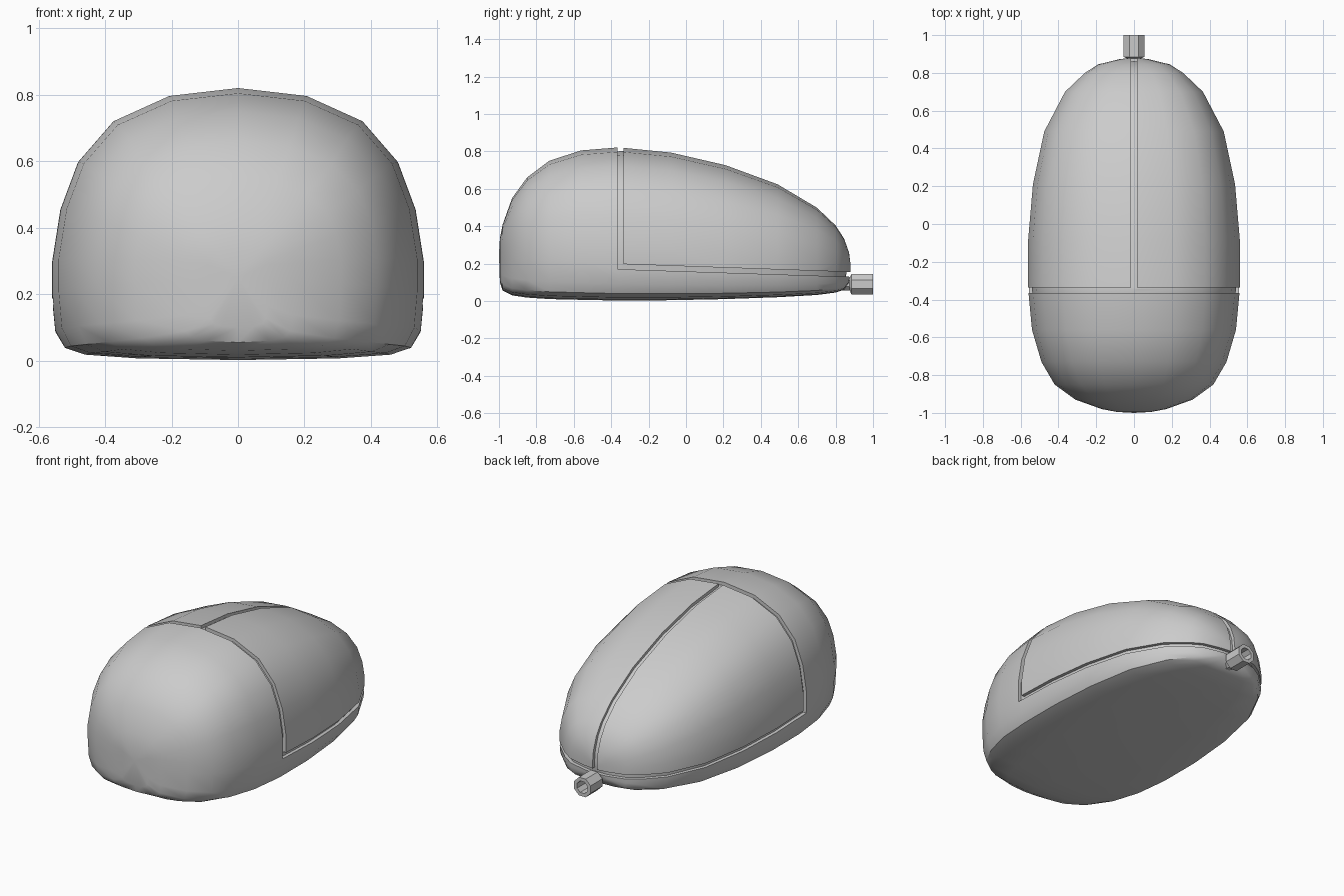
import bpy, bmesh, math
from mathutils import Vector

if "Cube" in bpy.data.objects:
    bpy.data.objects.remove(bpy.data.objects["Cube"])

# stations along the body: y, half width, top z, bottom z
STATIONS = [(-.995, .09, .335, .10), (-.98, .17, .41, .055), (-.93, .31, .55, .03),
            (-.85, .42, .66, .018), (-.73, .49, .75, .01), (-.56, .54, .805, .006),
            (-.35, .56, .822, .002), (-.08, .56, .795, .004), (.21, .535, .728, .01),
            (.49, .475, .625, .02), (.70, .365, .50, .032), (.80, .26, .405, .045),
            (.845, .19, .335, .06), (.872, .08, .26, .10)]
# half cross-section as fractions of width / height above and below the waist
UPPER = [(0, 1), (.37, .958), (.67, .825), (.86, .61), (.955, .36), (1, .08)]
LOWER = [(1, .8), (.982, .36), (.93, .15), (.82, .065), (.54, .02), (0, 0)]


def finish(bm, name):
    bmesh.ops.recalc_face_normals(bm, faces=bm.faces)
    me = bpy.data.meshes.new(name)
    bm.to_mesh(me)
    bm.free()
    ob = bpy.data.objects.new(name, me)
    bpy.context.collection.objects.link(ob)
    return ob


def loft(name, scale=(1, 1, 1)):
    """Rounded body through all stations, scaled about its middle."""
    bm = bmesh.new()
    mid = Vector((0, -.06, .3))

    def add(x, y, z):
        d = Vector((x, y, z)) - mid
        return bm.verts.new(mid + Vector([a * b for a, b in zip(d, scale)]))

    rings = []
    for y, w, t, b in STATIONS:
        c = .25 - .055 * (y + .35)
        half = [(x * w, c + f * (t - c)) for x, f in UPPER]
        half += [(x * w, b + f * (c - b)) for x, f in LOWER]
        full = half + [(-x, z) for x, z in half[-2:0:-1]]
        rings.append([add(x, y, z) for x, z in full])
    n = len(rings[0])
    for r, s in zip(rings, rings[1:]):
        for i in range(n):
            j = (i + 1) % n
            bm.faces.new((r[i], r[j], s[j], s[i]))
    for ring, pole in ((rings[0], add(0, -1, .25)), (rings[-1], add(0, .882, .18))):
        for i in range(n):
            bm.faces.new((ring[i], ring[(i + 1) % n], pole))
    return finish(bm, name)


def prism(name, pts, hx):
    """Outline in the yz plane extruded from -hx to hx."""
    bm = bmesh.new()
    f = bm.faces.new([bm.verts.new((-hx, y, z)) for y, z in pts])
    ext = bmesh.ops.extrude_face_region(bm, geom=[f])
    verts = [v for v in ext['geom'] if isinstance(v, bmesh.types.BMVert)]
    bmesh.ops.translate(bm, vec=(2 * hx, 0, 0), verts=verts)
    return finish(bm, name)


def subtract(ob, tool):
    m = ob.modifiers.new("cut", 'BOOLEAN')
    m.operation, m.solver, m.object = 'DIFFERENCE', 'EXACT', tool
    bpy.context.view_layer.objects.active = ob
    bpy.ops.object.modifier_apply(modifier=m.name)


# body with shallow grooves around the two buttons
body = loft("mouse_body")
core = loft("groove_floor", (.964, .979, .961))
side_groove = prism("side_groove", [(-.365, 1), (-.365, .17), (1.1, .122), (1.1, .147),
                                    (-.335, .197), (-.335, 1)], 1)
centre_groove = prism("centre_groove", [(-.35, 1), (-.35, .18), (1.1, .135), (1.1, 1)], .015)
for groove in (side_groove, centre_groove):
    subtract(groove, core)
    subtract(body, groove)
for helper in (core, side_groove, centre_groove):
    bpy.data.objects.remove(helper)
bpy.ops.object.select_all(action='DESELECT')
body.select_set(True)
bpy.context.view_layer.objects.active = body
bpy.ops.object.shade_smooth_by_angle(angle=math.radians(40))

# eight-sided hollow cable sleeve
bm = bmesh.new()
profile = [(.036, .80), (.036, .875), (.06, .885), (.06, 1), (.038, 1), (.038, .90)]
rings = []
for r, y in profile:
    angles = [(k + .5) * math.pi / 4 for k in range(8)]
    rings.append([bm.verts.new((r * math.cos(a), y, .09 + r * math.sin(a))) for a in angles])
for r, s in zip(rings, rings[1:]):
    for i in range(8):
        j = (i + 1) % 8
        bm.faces.new((r[i], r[j], s[j], s[i]))
bm.faces.new(rings[0])
bm.faces.new(rings[-1])
finish(bm, "cable_sleeve")
